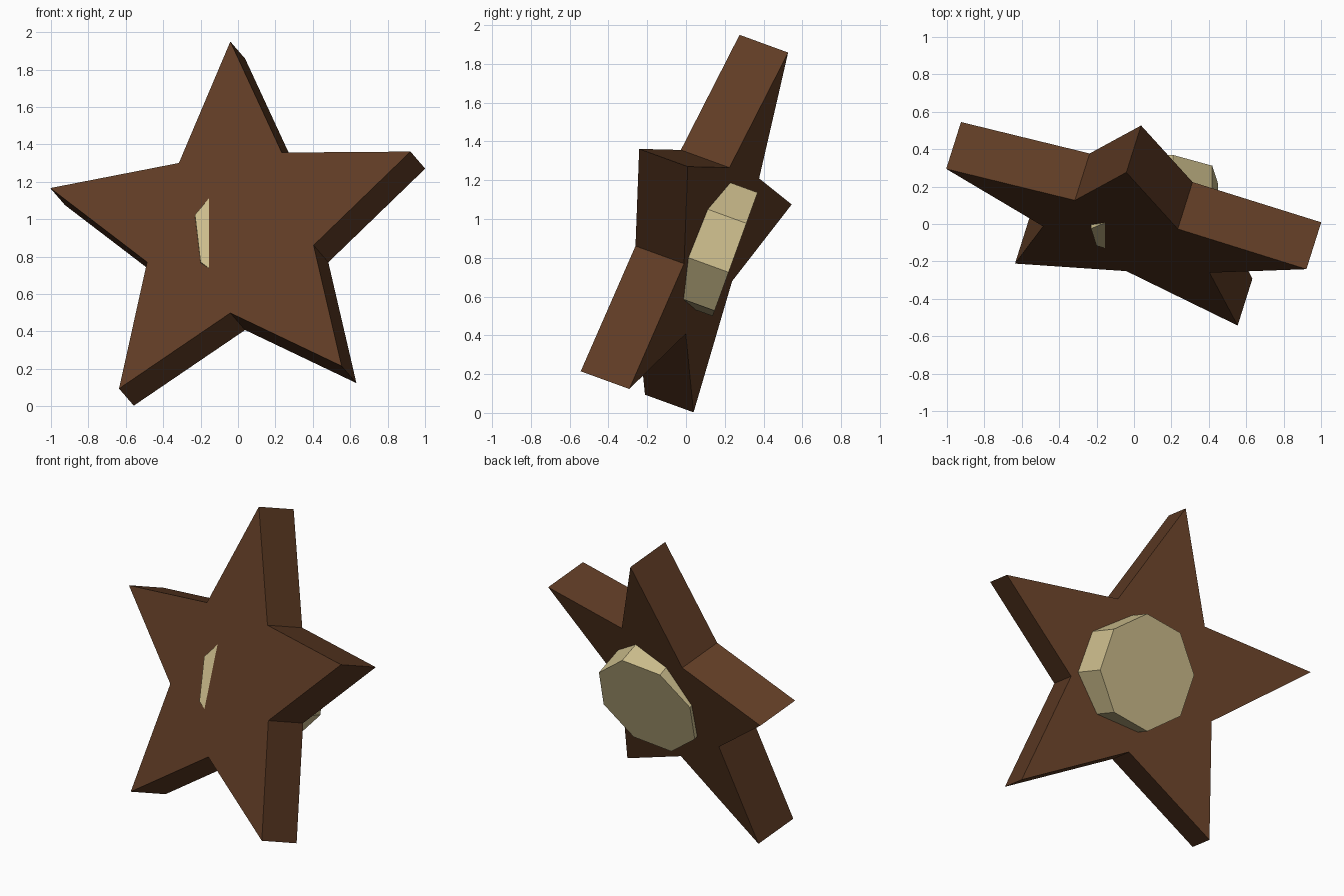
import bpy, bmesh
from math import cos, sin, radians, pi
from mathutils import Vector, Matrix

if "Cube" in bpy.data.objects:
    bpy.data.objects.remove(bpy.data.objects["Cube"])

TILT = radians(20)    # lean back
TURN = radians(16.5)  # star turned about its own upright axis


def prism(name, points, depth, centre, turn, colour):
    """Extrude a flat outline along its depth axis, tilted into place."""
    up = Vector((0, sin(TILT), cos(TILT)))
    back = Vector((sin(turn), cos(turn) * cos(TILT), -cos(turn) * sin(TILT)))
    right = back.cross(up)
    bm = bmesh.new()
    face = bm.faces.new([bm.verts.new(Vector(centre) + right * a + up * b) for a, b in points])
    ext = bmesh.ops.extrude_face_region(bm, geom=[face], use_keep_orig=True)
    moved = [v for v in ext["geom"] if isinstance(v, bmesh.types.BMVert)]
    bmesh.ops.translate(bm, verts=moved, vec=back * depth)
    bmesh.ops.recalc_face_normals(bm, faces=bm.faces[:])
    mesh = bpy.data.meshes.new(name)
    bm.to_mesh(mesh)
    bm.free()
    mat = bpy.data.materials.new(name + "_colour")
    mat.diffuse_color = colour
    mat.use_nodes = True
    mat.node_tree.nodes["Principled BSDF"].inputs["Base Color"].default_value = mat.diffuse_color
    mesh.materials.append(mat)
    obj = bpy.data.objects.new(name, mesh)
    bpy.context.collection.objects.link(obj)
    return obj


def ring(count, radii, start):
    """Points around a circle, alternating through the given radii."""
    return [(radii[i % len(radii)] * cos(start + i * 2 * pi / count),
             radii[i % len(radii)] * sin(start + i * 2 * pi / count)) for i in range(count)]


# Five-pointed star body
prism("star_body", ring(10, (1.056, 0.488), pi / 2), 0.278,
      (-0.041, -0.085, 0.957), TURN, (0.115, 0.045, 0.018, 1))

# Eight-sided disc set through the star, mostly out of the back
disc_front = Vector((0.109, 0, 0))
disc_front += Vector((0, sin(TILT), cos(TILT))) * 0.855
disc_front += Vector((0, cos(TILT), -sin(TILT))) * -0.3735
prism("back_disc", ring(8, (0.353,), radians(-16.2)), 0.332,
      disc_front, 0, (0.62, 0.52, 0.27, 1))
